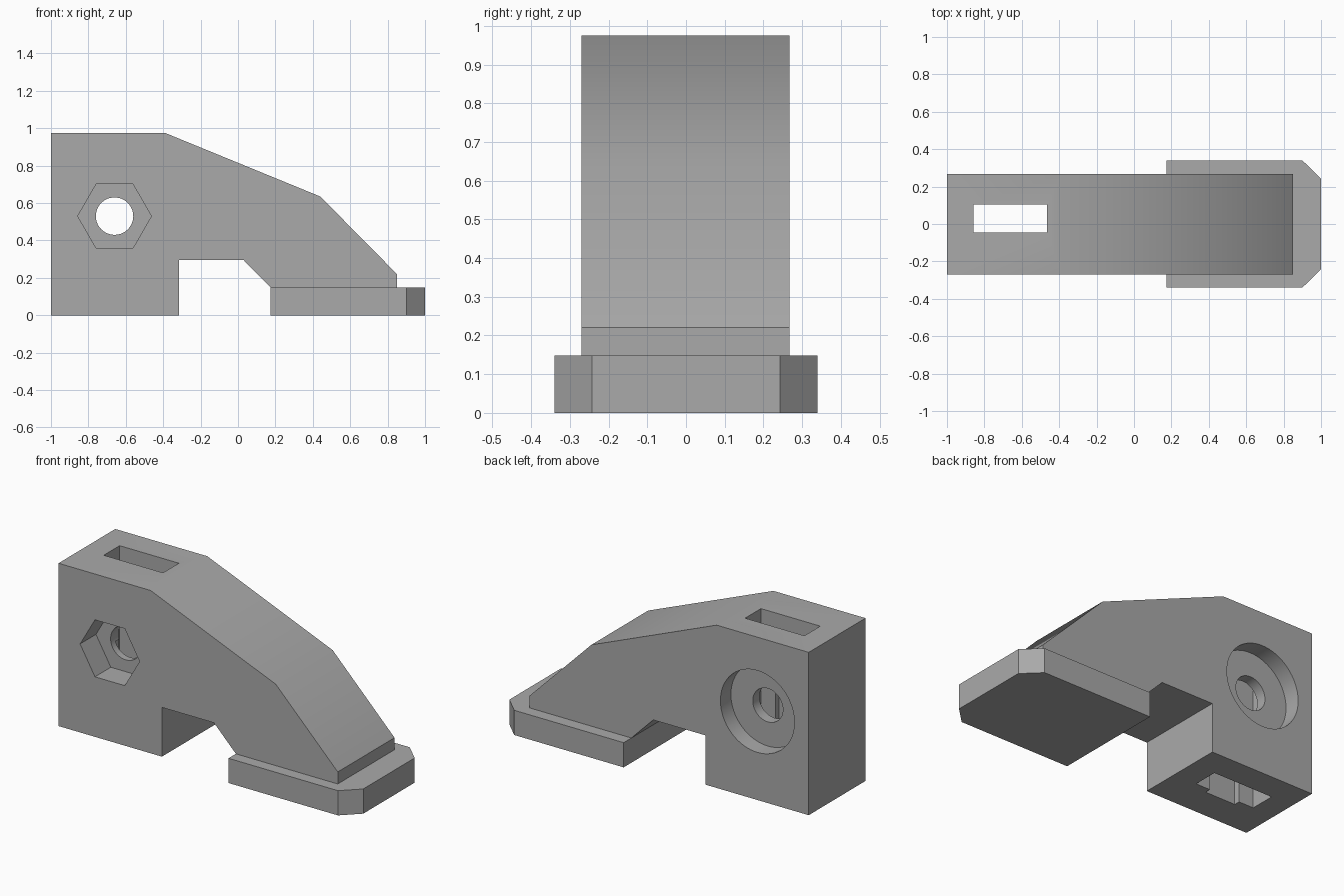
import bpy, bmesh, math
from mathutils import Vector

if "Cube" in bpy.data.objects:
    bpy.data.objects.remove(bpy.data.objects["Cube"])

grey = bpy.data.materials.new("plain grey")
grey.diffuse_color = (0.4, 0.4, 0.4, 1)
grey.use_nodes = True
grey.node_tree.nodes["Principled BSDF"].inputs["Base Color"].default_value = grey.diffuse_color


def prism(name, profile, start, along):
    """Extrude a closed outline; start maps (a, b) to 3D, along is the sweep."""
    bm = bmesh.new()
    face = bm.faces.new([bm.verts.new(start(a, b)) for a, b in profile])
    ext = bmesh.ops.extrude_face_region(bm, geom=[face])
    verts = [v for v in ext["geom"] if isinstance(v, bmesh.types.BMVert)]
    bmesh.ops.translate(bm, verts=verts, vec=Vector(along))
    bmesh.ops.recalc_face_normals(bm, faces=bm.faces[:])
    mesh = bpy.data.meshes.new(name)
    bm.to_mesh(mesh)
    bm.free()
    obj = bpy.data.objects.new(name, mesh)
    bpy.context.collection.objects.link(obj)
    mesh.materials.append(grey)
    return obj


def side_prism(name, profile, y0, y1):
    return prism(name, profile, lambda x, z: (x, y0, z), (0, y1 - y0, 0))


def upright_prism(name, profile, z0, z1):
    return prism(name, profile, lambda x, y: (x, y, z0), (0, 0, z1 - z0))


def ring(sides, radius, cx=-0.66, cz=0.53):
    return [(cx + radius * math.cos(math.tau * i / sides),
             cz + radius * math.sin(math.tau * i / sides)) for i in range(sides)]


def rect(x0, x1, y0, y1):
    return [(x0, y0), (x1, y0), (x1, y1), (x0, y1)]


# Arm: tall block with sloping back and an undercut ahead of the foot
body = side_prism("arm_body", [
    (-1, 0), (-0.315, 0), (-0.315, 0.295), (0.03, 0.295), (0.175, 0.148),
    (0.85, 0.148), (0.85, 0.22), (0.44, 0.635), (-0.39, 0.975), (-1, 0.975)],
    -0.27, 0.267)

# Foot: wide plate with chamfered front corners
foot = upright_prism("foot_plate", [
    (0.175, -0.34), (0.9, -0.34), (1, -0.243), (1, 0.243), (0.9, 0.34),
    (0.175, 0.34)], 0, 0.148)

# Openings: nut pocket, bolt hole, round counterbore, vertical slot and its notch
cutters = [
    side_prism("nut_pocket_cutter", ring(6, 0.197), -0.4, -0.12),
    side_prism("bolt_hole_cutter", ring(48, 0.1), -0.4, 0.4),
    side_prism("counterbore_cutter", ring(64, 0.245), 0.168, 0.4),
    upright_prism("slot_cutter", rect(-0.858, -0.465, -0.045, 0.105), -0.1, 1.1),
    upright_prism("notch_cutter", rect(-0.76, -0.56, -0.08, 0.0), -0.1, 0.5),
]
bpy.context.view_layer.objects.active = body
for cutter in cutters:
    cutter.hide_render = True
    mod = body.modifiers.new(cutter.name, "BOOLEAN")
    mod.operation = "DIFFERENCE"
    mod.solver = "EXACT"
    mod.object = cutter
    bpy.ops.object.modifier_apply(modifier=mod.name)
for cutter in cutters:
    bpy.data.objects.remove(cutter)

# Smooth the round walls and gentle slopes, keep the hard edges
for obj in bpy.data.objects:
    obj.select_set(obj is body)
bpy.ops.object.shade_smooth_by_angle(angle=math.radians(30))
